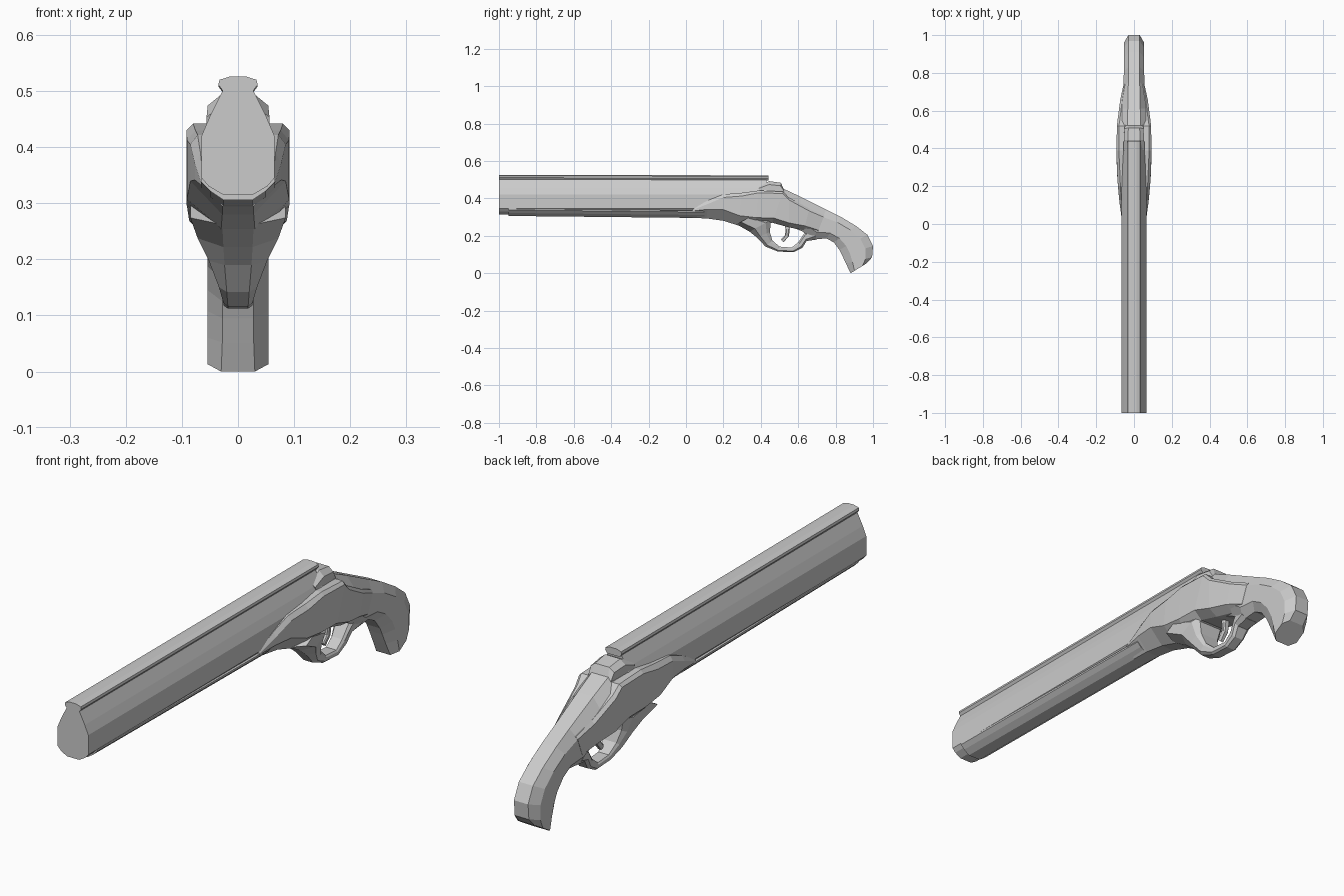
import bpy, bmesh


def loft(name, rings):
    """Skin a list of equal-length 3D rings and cap both ends."""
    bm = bmesh.new()
    vs = [[bm.verts.new(p) for p in r] for r in rings]
    n = len(rings[0])
    for a, b in zip(vs, vs[1:]):
        for i in range(n):
            j = (i + 1) % n
            bm.faces.new((a[i], a[j], b[j], b[i]))
    bm.faces.new(vs[0])
    bm.faces.new(vs[-1][::-1])
    bmesh.ops.recalc_face_normals(bm, faces=bm.faces)
    me = bpy.data.meshes.new(name)
    bm.to_mesh(me)
    bm.free()
    ob = bpy.data.objects.new(name, me)
    bpy.context.collection.objects.link(ob)
    return ob


def prism(name, half, stations):
    """Mirror an (x, z) half outline; stations are (y, z shift)."""
    outline = half + [(-x, z) for x, z in reversed(half)]
    return loft(name, [[(x, y, z + dz) for x, z in outline] for y, dz in stations])


def octo(ty, tz, by, bz, w, cap_top, cap_bot, f_top=0.25, f_bot=0.25):
    """Eight-sided ring between a top and a bottom point in the side view."""
    def at(f):
        return ty + (by - ty) * f, tz + (bz - tz) * f
    half = [(cap_top, *at(0)), (w, *at(f_top)), (w, *at(1 - f_bot)), (cap_bot, *at(1))]
    return half + [(-x, y, z) for x, y, z in reversed(half)]


# Barrel block
prism("barrel", [(0.026, 0.503), (0.05, 0.455), (0.065, 0.42), (0.065, 0.345),
                 (0.052, 0.33), (0.026, 0.315)], [(-1, 0), (0.43, 0)])

# Sighting rib along the top
prism("top_rib", [(0.014, 0.526), (0.033, 0.52), (0.035, 0.511), (0.026, 0.499)],
      [(-1, 0), (0.44, -0.003)])

# Fore-end under the barrel
prism("fore_end", [(0.066, 0.345), (0.066, 0.338), (0.05, 0.322), (0.026, 0.306)],
      [(-0.95, 0), (0.1, -0.011)])

# Receiver with flared side plates, tapering out along the grip
loft("receiver", [octo(*r) for r in [
    (0.035, 0.345, 0.035, 0.295, 0.066, 0.062, 0.028, 0.15, 0.75),
    (0.12, 0.39, 0.11, 0.293, 0.077, 0.067, 0.028, 0.2, 0.5),
    (0.20, 0.422, 0.20, 0.280, 0.085, 0.072, 0.028, 0.12, 0.42),
    (0.30, 0.430, 0.28, 0.255, 0.091, 0.076, 0.030, 0.1, 0.3),
    (0.39, 0.442, 0.37, 0.235, 0.092, 0.080, 0.035, 0.06, 0.3),
    (0.52, 0.436, 0.46, 0.270, 0.091, 0.080, 0.050, 0.06, 0.15),
    (0.55, 0.405, 0.55, 0.245, 0.087, 0.075, 0.050, 0.08, 0.15),
    (0.66, 0.345, 0.63, 0.230, 0.073, 0.062, 0.040, 0.1, 0.2),
    (0.74, 0.310, 0.70, 0.210, 0.056, 0.050, 0.035, 0.1, 0.2)]])

# Curved pistol grip
loft("grip", [octo(*r) for r in [
    (0.41, 0.46, 0.42, 0.30, 0.075, 0.035, 0.030),
    (0.52, 0.452, 0.50, 0.270, 0.078, 0.035, 0.030),
    (0.61, 0.410, 0.62, 0.225, 0.070, 0.033, 0.030),
    (0.75, 0.340, 0.68, 0.180, 0.055, 0.030, 0.028),
    (0.83, 0.300, 0.75, 0.186, 0.054, 0.030, 0.028),
    (0.91, 0.252, 0.79, 0.165, 0.054, 0.030, 0.028),
    (0.97, 0.205, 0.82, 0.125, 0.054, 0.030, 0.028),
    (1.00, 0.145, 0.835, 0.095, 0.054, 0.030, 0.028),
    (0.995, 0.085, 0.855, 0.052, 0.054, 0.030, 0.028),
    (0.965, 0.052, 0.880, 0.0, 0.054, 0.032, 0.030)]])

# Breech hump behind the barrel
loft("breech_hump", [octo(*r) for r in [
    (0.385, 0.465, 0.40, 0.42, 0.056, 0.040, 0.056),
    (0.445, 0.492, 0.44, 0.42, 0.054, 0.032, 0.056),
    (0.508, 0.483, 0.50, 0.42, 0.050, 0.030, 0.056),
    (0.522, 0.450, 0.525, 0.41, 0.048, 0.034, 0.056)]])

# Trigger guard, wide at the front and thin around the opening
loft("trigger_guard", [octo(*r) for r in [
    (0.36, 0.31, 0.27, 0.262, 0.085, 0.060, 0.028),
    (0.455, 0.285, 0.34, 0.222, 0.072, 0.055, 0.026),
    (0.448, 0.220, 0.38, 0.190, 0.052, 0.040, 0.024),
    (0.462, 0.175, 0.425, 0.142, 0.034, 0.028, 0.020),
    (0.500, 0.142, 0.490, 0.116, 0.026, 0.022, 0.018),
    (0.565, 0.137, 0.575, 0.112, 0.026, 0.022, 0.018),
    (0.600, 0.165, 0.622, 0.136, 0.028, 0.022, 0.018),
    (0.632, 0.212, 0.645, 0.172, 0.035, 0.026, 0.022),
    (0.665, 0.250, 0.700, 0.180, 0.042, 0.030, 0.026)]])

# Trigger
loft("trigger", [octo(*r) for r in [
    (0.520, 0.285, 0.550, 0.285, 0.012, 0.008, 0.008),
    (0.532, 0.235, 0.555, 0.235, 0.012, 0.008, 0.008),
    (0.530, 0.205, 0.550, 0.198, 0.011, 0.007, 0.007),
    (0.508, 0.180, 0.522, 0.165, 0.009, 0.006, 0.006)]])
